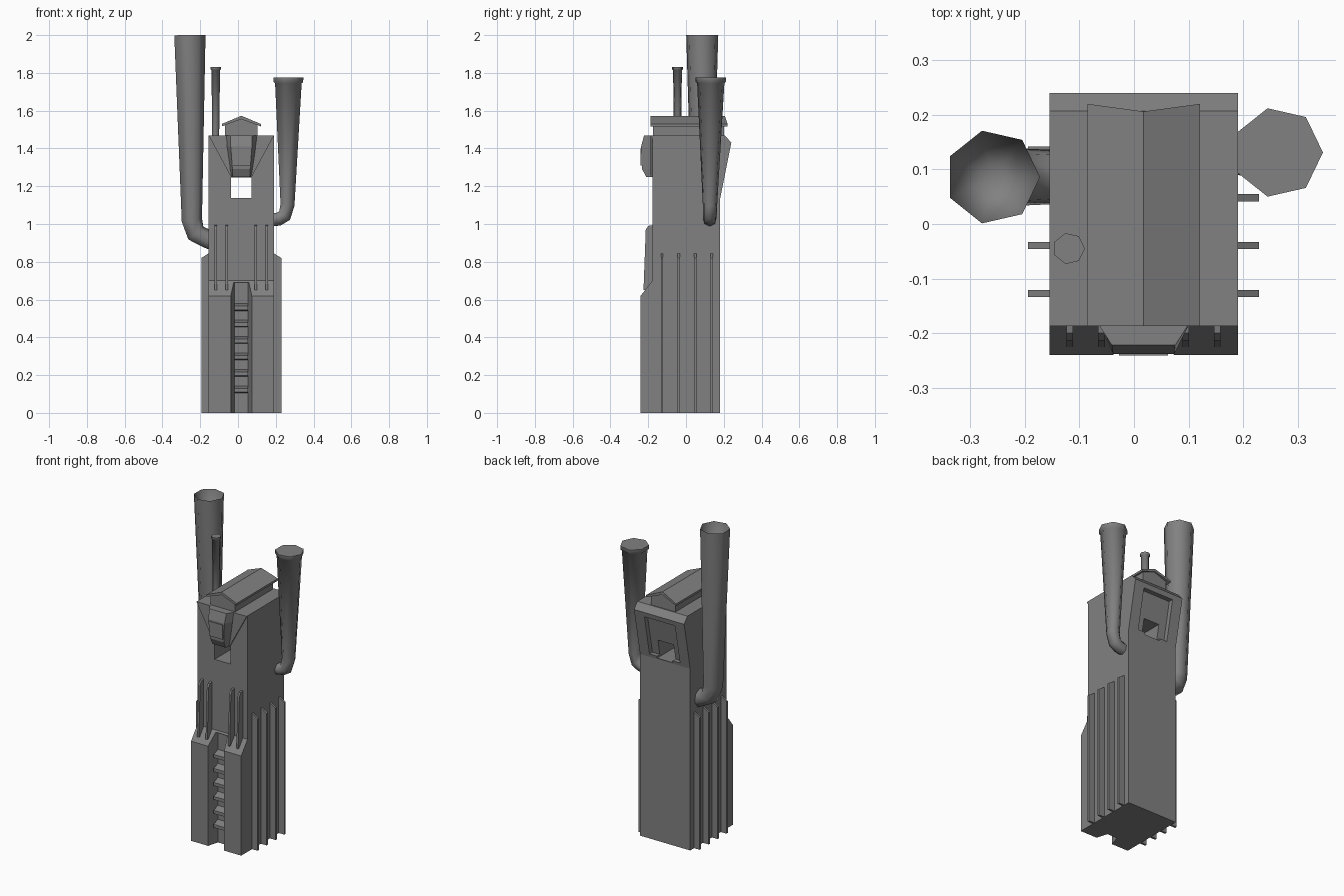
import bpy, bmesh, math
from mathutils import Vector

if "Cube" in bpy.data.objects:
    bpy.data.objects.remove(bpy.data.objects["Cube"], do_unlink=True)

grey = bpy.data.materials.new("weathered grey")
grey.use_nodes = True
colour = (0.22, 0.22, 0.22, 1)
grey.diffuse_color = colour
grey.node_tree.nodes["Principled BSDF"].inputs["Base Color"].default_value = colour

LEFT, RIGHT = -0.155, 0.19
MID = (LEFT + RIGHT) / 2


def finish(name, bm, smooth=None):
    bmesh.ops.recalc_face_normals(bm, faces=bm.faces)
    mesh = bpy.data.meshes.new(name)
    bm.to_mesh(mesh)
    bm.free()
    mesh.materials.append(grey)
    ob = bpy.data.objects.new(name, mesh)
    bpy.context.collection.objects.link(ob)
    if smooth:
        bpy.ops.object.select_all(action='DESELECT')
        bpy.context.view_layer.objects.active = ob
        ob.select_set(True)
        bpy.ops.object.shade_smooth_by_angle(angle=math.radians(smooth))
    return ob


def prism(name, profile, axis, lo, hi):
    """Extrude a 2D profile along an axis; the profile gives the other two coordinates in order."""
    bm = bmesh.new()
    rings = []
    for d in (lo, hi):
        ring = []
        for p in profile:
            co = list(p)
            co.insert("xyz".index(axis), d)
            ring.append(bm.verts.new(co))
        rings.append(ring)
    bm.faces.new(rings[0])
    bm.faces.new(rings[1])
    n = len(profile)
    for i in range(n):
        j = (i + 1) % n
        bm.faces.new((rings[0][i], rings[0][j], rings[1][j], rings[1][i]))
    return finish(name, bm)


def box(name, x0, x1, y0, y1, z0, z1):
    return prism(name, [(x0, y0), (x1, y0), (x1, y1), (x0, y1)], "z", z0, z1)


def pipe(name, path, sides=7, hollow=None):
    """Sweep a polygon ring along (point, radius) pairs lying in one xz plane."""
    bm = bmesh.new()
    rings = []
    pts = [Vector(p) for p, r in path]
    for i, (p, r) in enumerate(path):
        before = (pts[i] - pts[max(i - 1, 0)]).normalized()
        after = (pts[min(i + 1, len(pts) - 1)] - pts[i]).normalized()
        t = before + after
        t.y = 0
        t.normalize()
        u = Vector((t.z, 0, -t.x))
        v = Vector((0, 1, 0))
        ring = []
        for k in range(sides):
            a = math.tau * k / sides
            ring.append(bm.verts.new(pts[i] + r * (math.cos(a) * u + math.sin(a) * v)))
        rings.append(ring)
    for a, b in zip(rings, rings[1:]):
        for k in range(sides):
            j = (k + 1) % sides
            bm.faces.new((a[k], a[j], b[j], b[k]))
    bm.faces.new(rings[0])
    if hollow:
        tip = bm.verts.new(pts[-1] - Vector((0, 0, hollow)))
        for k in range(sides):
            bm.faces.new((rings[-1][k], rings[-1][(k + 1) % sides], tip))
    else:
        bm.faces.new(rings[-1])
    return finish(name, bm, 60)


# Tower body: side profile with a stepped front and a flared rear top
body = prism("tower_body", [(-0.24, 0), (-0.24, 0.62), (-0.178, 0.7), (-0.178, 1.468),
                            (0.207, 1.468), (0.24, 1.43), (0.18, 1.13), (0.18, 0)],
             "x", LEFT, RIGHT)

# Cutters: front groove, square tunnel and sloping rear recess
cutters = [
    prism("groove_cutter", [(MID - 0.057, -0.245), (MID + 0.057, -0.245),
                            (MID + 0.036, -0.17), (MID - 0.036, -0.17)], "z", -0.05, 0.69),
    box("tunnel_cutter", MID - 0.054, MID + 0.054, -0.4, 0.4, 1.137, 1.246),
    prism("recess_cutter", [(0.155, 1.15), (0.3, 1.15), (0.3, 1.4), (0.205, 1.4)],
          "x", MID - 0.105, MID + 0.105),
]
for cutter in cutters:
    mod = body.modifiers.new(cutter.name, 'BOOLEAN')
    mod.operation = 'DIFFERENCE'
    mod.solver = 'EXACT'
    mod.object = cutter
    cutter.hide_render = True
    cutter.hide_set(True)
bpy.context.view_layer.update()
baked = bpy.data.meshes.new_from_object(body.evaluated_get(bpy.context.evaluated_depsgraph_get()))
body.modifiers.clear()
body.data = baked
for cutter in cutters:
    bpy.data.objects.remove(cutter, do_unlink=True)

# Ladder rungs inside the groove
for i in range(6):
    z = 0.12 + 0.087 * i
    prism(f"ladder_rung_{i + 1}", [(-0.165, z - 0.015), (-0.215, z - 0.01),
                                   (-0.215, z + 0.01), (-0.165, z + 0.025)],
          "x", MID - 0.036, MID + 0.036)

# Tall side fins with sloping tops
for side, edge in ((-1, LEFT), (1, RIGHT)):
    for i in range(4):
        y = -0.127 + 0.0875 * i
        prism(f"side_fin_{'right' if side < 0 else 'left'}_{i + 1}",
              [(edge - side * 0.01, 0), (edge + side * 0.039, 0),
               (edge + side * 0.039, 0.82), (edge, 0.845), (edge - side * 0.01, 0.845)],
              "y", y - 0.0065, y + 0.0065)

# Short fins on the front
for i, off in enumerate((-0.135, -0.077, 0.077, 0.135)):
    prism(f"front_fin_{i + 1}", [(-0.17, 0.65), (-0.225, 0.65), (-0.213, 0.97),
                                 (-0.2, 0.99), (-0.17, 0.995)],
          "x", MID + off - 0.006, MID + off + 0.006)

# V-shaped plate behind the bay window
prism("bay_backing", [(LEFT, 1.468), (MID - 0.054, 1.248), (MID + 0.054, 1.248), (RIGHT, 1.468)],
      "y", -0.187, -0.17)

# Bay window: stacked trapezoid sections
bm = bmesh.new()
rings = []
for z, front, half_front, half_back in ((1.248, -0.21, 0.045, 0.054), (1.29, -0.232, 0.047, 0.062),
                                        (1.41, -0.238, 0.056, 0.08), (1.468, -0.222, 0.058, 0.088)):
    rings.append([bm.verts.new((MID + x, y, z)) for x, y in
                  ((-half_back, -0.175), (-half_front, front), (half_front, front), (half_back, -0.175))])
for a, b in zip(rings, rings[1:]):
    for k in range(4):
        j = (k + 1) % 4
        bm.faces.new((a[k], a[j], b[j], b[k]))
bm.faces.new(rings[0])
bm.faces.new(rings[-1])
finish("bay_window", bm)
box("bay_pane", MID - 0.045, MID + 0.045, -0.241, -0.23, 1.31, 1.4)

# Roof house and overhanging gable roof
prism("roof_house", [(MID - 0.085, 1.46), (MID + 0.085, 1.46), (MID + 0.085, 1.525),
                     (MID, 1.56), (MID - 0.085, 1.525)], "y", -0.175, 0.2)
gable = prism("gable_roof", [(MID - 0.103, 1.517), (MID, 1.555), (MID + 0.103, 1.517),
                             (MID + 0.103, 1.53), (MID, 1.573), (MID - 0.103, 1.53)],
              "y", -0.187, 0.22)
for v in gable.data.vertices:
    if v.co.y > 0 and abs(v.co.x - MID) < 0.01:
        v.co.y = 0.206

# Chimneys bending out of the body sides
pipe("tall_chimney", [((-0.12, 0.086, 0.9), 0.05), ((-0.165, 0.086, 0.92), 0.052),
                      ((-0.225, 0.086, 0.95), 0.055), ((-0.247, 0.086, 1.02), 0.057),
                      ((-0.259, 0.086, 2.0), 0.087)], hollow=0.4)
pipe("short_chimney", [((0.16, 0.125, 1.02), 0.036), ((0.215, 0.125, 1.028), 0.037),
                       ((0.245, 0.126, 1.045), 0.038), ((0.26, 0.127, 1.1), 0.039),
                       ((0.263, 0.131, 1.745), 0.074), ((0.263, 0.131, 1.752), 0.082),
                       ((0.263, 0.131, 1.775), 0.083)])
pipe("vent_pipe", [((-0.119, -0.045, 1.45), 0.019), ((-0.119, -0.045, 1.815), 0.024),
                   ((-0.119, -0.045, 1.818), 0.029), ((-0.119, -0.045, 1.832), 0.029)])
